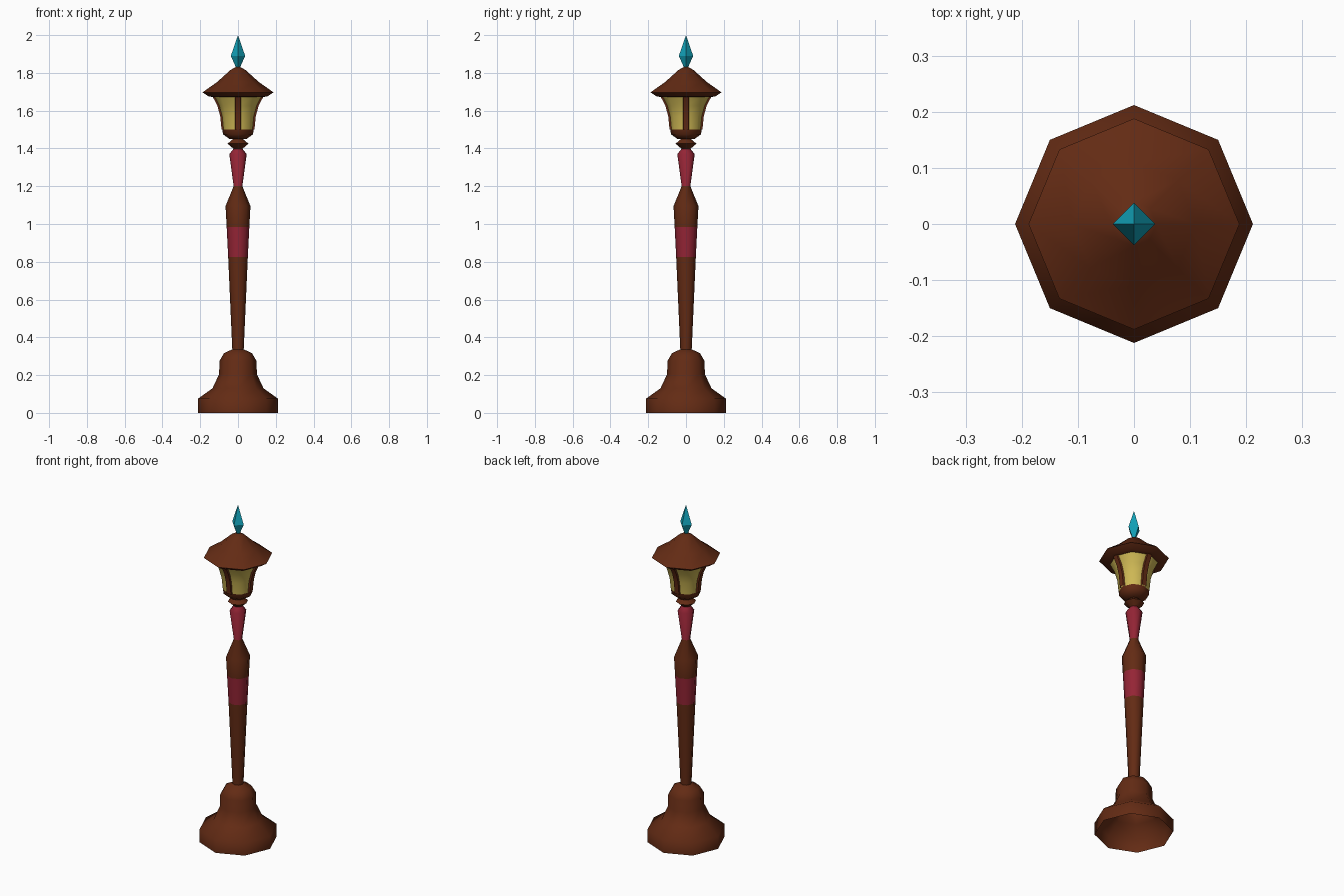
import bpy, bmesh, math
from mathutils import Vector

cube = bpy.data.objects.get("Cube")
if cube:
    bpy.data.objects.remove(cube, do_unlink=True)


def material(name, color):
    m = bpy.data.materials.new(name)
    m.use_nodes = True
    m.diffuse_color = (*color, 1)
    m.node_tree.nodes["Principled BSDF"].inputs["Base Color"].default_value = (*color, 1)
    return m


brown = material("dark brown wood", (0.125, 0.024, 0.007))
red = material("crimson paint", (0.30, 0.018, 0.036))
yellow = material("amber glass", (0.62, 0.48, 0.09))
teal = material("teal crystal", (0.006, 0.36, 0.48))


def finish(name, bm, mats, angle):
    bmesh.ops.recalc_face_normals(bm, faces=bm.faces)
    mesh = bpy.data.meshes.new(name)
    bm.to_mesh(mesh)
    bm.free()
    for m in mats:
        mesh.materials.append(m)
    ob = bpy.data.objects.new(name, mesh)
    bpy.context.collection.objects.link(ob)
    if angle:
        bpy.ops.object.select_all(action="DESELECT")
        ob.select_set(True)
        bpy.context.view_layer.objects.active = ob
        bpy.ops.object.shade_smooth_by_angle(angle=math.radians(angle))
    return ob


def lathe(name, profile, mats, sides=8, angle=60, bands=()):
    """Spin (radius, z) points; faces inside a (low, high) band use material 1."""
    bm = bmesh.new()
    rings = []
    for r, z in profile:
        n = sides if r else 1
        turns = [2 * math.pi * i / sides for i in range(n)]
        rings.append([bm.verts.new((r * math.cos(a), r * math.sin(a), z)) for a in turns])
    for low, high in zip(rings, rings[1:]):
        for i in range(sides):
            j = (i + 1) % sides
            corners = [low[i % len(low)], low[j % len(low)],
                       high[j % len(high)], high[i % len(high)]]
            f = bm.faces.new(list(dict.fromkeys(corners)))
            z = f.calc_center_median().z
            f.material_index = int(any(a < z < b for a, b in bands))
    return finish(name, bm, mats, angle)


# Hollow bell-shaped foot
lathe("base", [(0.212, 0), (0.212, 0.075), (0.135, 0.13), (0.1, 0.205),
               (0.098, 0.275), (0.075, 0.315), (0.03, 0.337)], [brown])

# Tapered post with a painted band and a painted upper neck
lathe("post", [(0.03, 0.33), (0.052, 0.825), (0.06, 0.985), (0.066, 1.095),
               (0.023, 1.2), (0.046, 1.37), (0.022, 1.4)], [brown, red],
      bands=[(0.825, 0.985), (1.2, 1.41)])

# Collar under the lantern
lathe("collar", [(0.02, 1.395), (0.055, 1.425), (0.02, 1.455)], [brown], angle=50)

# Lantern cup, flared glass and curved corner bars
lathe("lantern_cup", [(0, 1.45), (0.045, 1.45), (0.08, 1.475), (0.083, 1.515)], [brown])
flare = [(0.083, 1.5), (0.09, 1.57), (0.105, 1.625), (0.133, 1.68)]
lathe("lantern_glass", flare, [yellow])

bm = bmesh.new()
for k in range(4):
    axis = Vector((math.cos(k * math.pi / 2), math.sin(k * math.pi / 2), 0))
    side = Vector((-axis.y, axis.x, 0))
    rows = []
    for r, z in flare:
        up = Vector((0, 0, z))
        section = [(-0.012, 0.017), (0.004, 0.014), (0.004, -0.014), (-0.012, -0.017)]
        rows.append([bm.verts.new(axis * (r + d) + side * w + up) for d, w in section])
    for a, b in zip(rows, rows[1:]):
        for i in range(3):
            bm.faces.new((a[i], a[i + 1], b[i + 1], b[i]))
finish("lantern_bars", bm, [brown], 40)

# Flared roof with a bevelled underside
lathe("roof", [(0.125, 1.672), (0.155, 1.675), (0.188, 1.697), (0.11, 1.752),
               (0.04, 1.815), (0, 1.838)], [brown], angle=50)

# Four-sided crystal tip
lathe("crystal", [(0, 1.825), (0.012, 1.832), (0.038, 1.89), (0, 2.0)],
      [teal], sides=4, angle=0)
